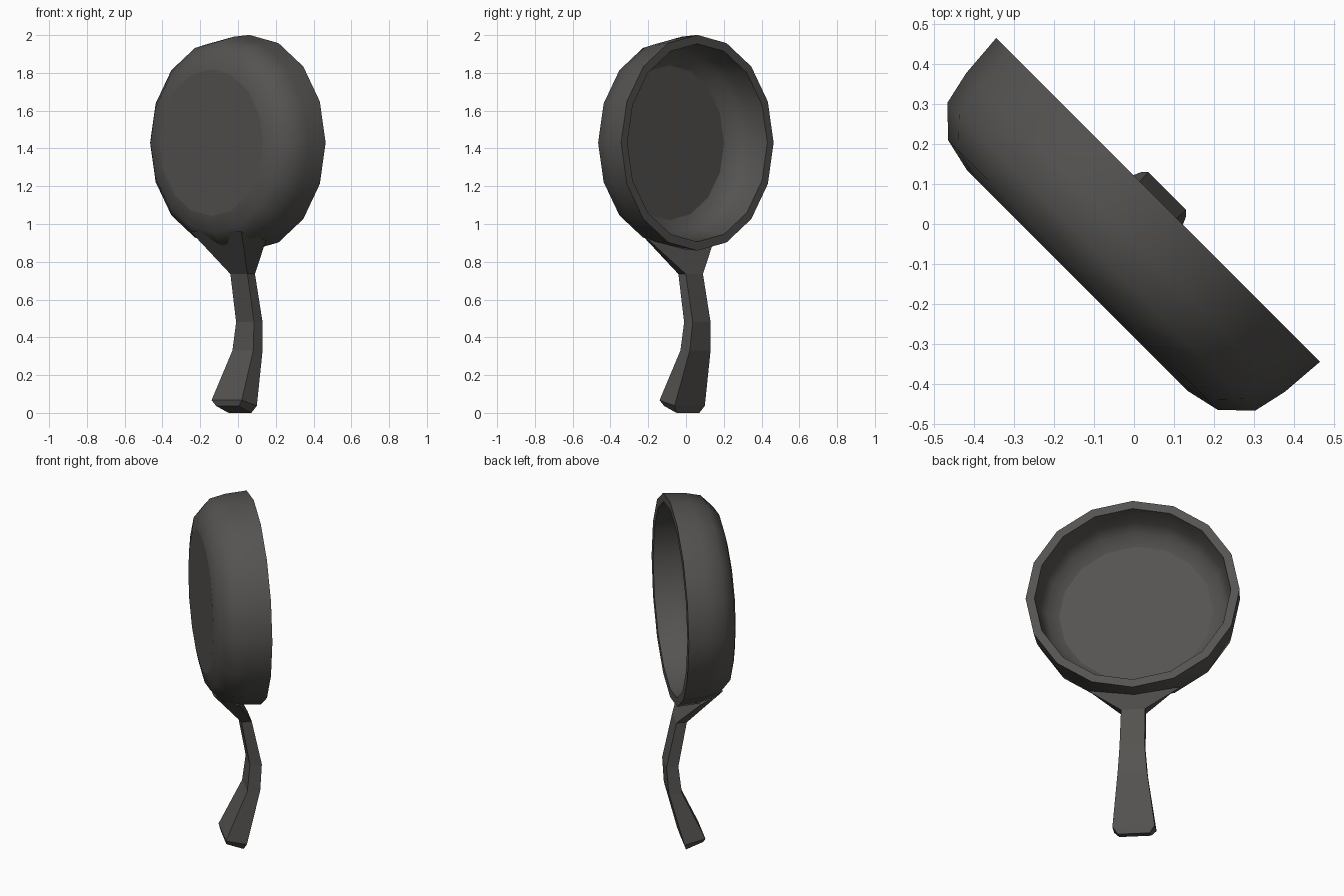
import bpy, bmesh
from math import sin, cos, pi, radians

if "Cube" in bpy.data.objects:
    bpy.data.objects.remove(bpy.data.objects["Cube"])

iron = bpy.data.materials.new("cast_iron")
iron.diffuse_color = (0.09, 0.087, 0.082, 1)
iron.use_nodes = True
iron.node_tree.nodes["Principled BSDF"].inputs["Base Color"].default_value = iron.diffuse_color


def finish(bm, name):
    bmesh.ops.recalc_face_normals(bm, faces=bm.faces)
    me = bpy.data.meshes.new(name)
    bm.to_mesh(me)
    bm.free()
    ob = bpy.data.objects.new(name, me)
    bpy.context.collection.objects.link(ob)
    me.materials.append(iron)
    ob.rotation_euler.z = radians(-45)   # opening faces +x +y
    return ob


def loft(bm, rings):
    """Bridge closed rings of points and cap both ends."""
    loops = [[bm.verts.new(p) for p in ring] for ring in rings]
    n = len(loops[0])
    bands = []
    for a, b in zip(loops, loops[1:]):
        bands.append([bm.faces.new((a[i], a[(i + 1) % n], b[(i + 1) % n], b[i]))
                      for i in range(n)])
    bm.faces.new(loops[0])
    bm.faces.new(loops[-1])
    return bands


# Pan: 16-sided lathe around the y axis, (depth, radius) from outer base to inner floor
CENTRE_Z, SIDES = 1.43, 16
profile = [(-0.20, 0.388), (-0.18, 0.476), (-0.115, 0.543), (-0.03, 0.562), (0.085, 0.571),
           (0.085, 0.524), (-0.03, 0.508), (-0.09, 0.475), (-0.125, 0.41)]
bm = bmesh.new()
rings = [[(r * sin(2 * pi * k / SIDES), d, CENTRE_Z + r * cos(2 * pi * k / SIDES))
          for k in range(SIDES)] for d, r in profile]
bands = loft(bm, rings)
for i, band in enumerate(bands):
    for f in band:
        f.smooth = i != 4                # flat rim, smooth walls
finish(bm, "pan")

# Handle: four-cornered sections (half width, back depth, back z, front depth, front z)
sections = [(0.085, -0.078, 0.036, 0.015, 0.0),
            (0.113, -0.085, 0.067, 0.028, 0.038),
            (0.078, 0.036, 0.33, 0.106, 0.33),
            (0.067, 0.053, 0.48, 0.117, 0.48),
            (0.064, 0.007, 0.735, 0.063, 0.735)]
bm = bmesh.new()
rings = [[(-w, yb, zb), (w, yb, zb), (w, yf, zf), (-w, yf, zf)]
         for w, yb, zb, yf, zf in sections]
# flared root, narrower at the back, buried in the pan wall
rings.append([(-0.19, -0.165, 0.96), (0.19, -0.165, 0.96),
              (0.245, -0.035, 0.915), (-0.245, -0.035, 0.915)])
loft(bm, rings)
finish(bm, "handle")
